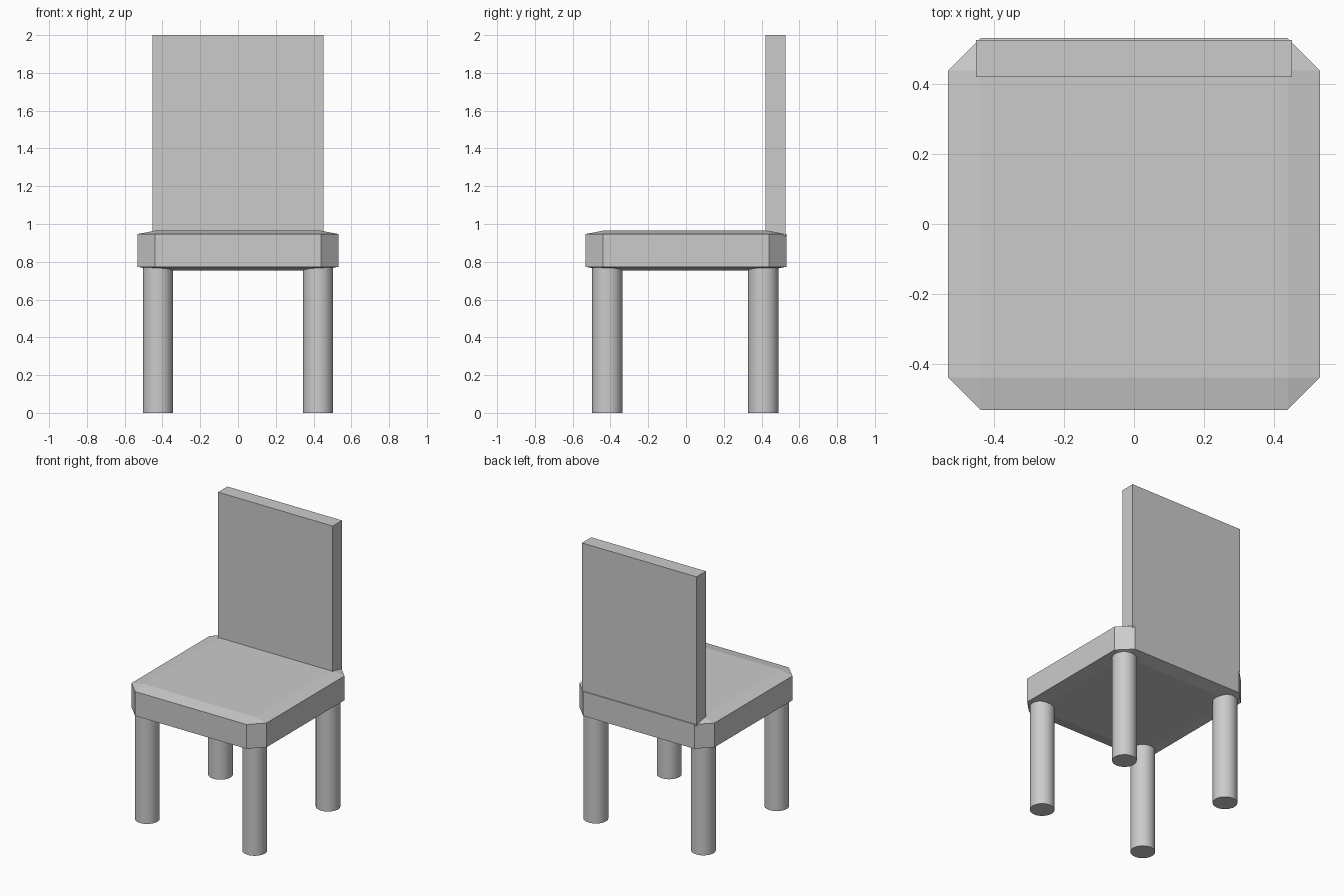
import bpy, bmesh

if "Cube" in bpy.data.objects:
    bpy.data.objects.remove(bpy.data.objects["Cube"])


def make_object(name, bm):
    mesh = bpy.data.meshes.new(name)
    bm.to_mesh(mesh)
    bm.free()
    obj = bpy.data.objects.new(name, mesh)
    bpy.context.collection.objects.link(obj)
    return obj


def box(name, size, center, bevel=0.0):
    """Unit cube, chamfered before scaling so the chamfer stretches with it."""
    bm = bmesh.new()
    bmesh.ops.create_cube(bm, size=1)
    if bevel:
        bmesh.ops.bevel(bm, geom=bm.edges[:], offset=bevel, segments=1,
                        affect='EDGES', profile=0.5)
    bmesh.ops.scale(bm, vec=size, verts=bm.verts)
    bmesh.ops.translate(bm, vec=center, verts=bm.verts)
    return make_object(name, bm)


def leg(name, x, y, top=0.80, radius=0.08):
    bm = bmesh.new()
    bmesh.ops.create_cone(bm, cap_ends=True, segments=32, radius1=radius,
                          radius2=radius, depth=top)
    bmesh.ops.translate(bm, vec=(x, y, top / 2), verts=bm.verts)
    for f in bm.faces:
        f.smooth = len(f.verts) == 4
    for e in bm.edges:
        e.smooth = all(f.smooth for f in e.link_faces)
    return make_object(name, bm)


# Seat cushion with chamfered edges
box("seat", (1.064, 1.064, 0.21), (0, 0, 0.86), bevel=0.0875)

# Flat backrest, sunk slightly into the seat
box("backrest", (0.904, 0.105, 1.065), (0, 0.4735, 1.4675))

# Four round legs
for row, y in (("front", -0.417), ("back", 0.409)):
    for side, x in (("left", -0.424), ("right", 0.424)):
        leg(f"{row}_{side}_leg", x, y)
